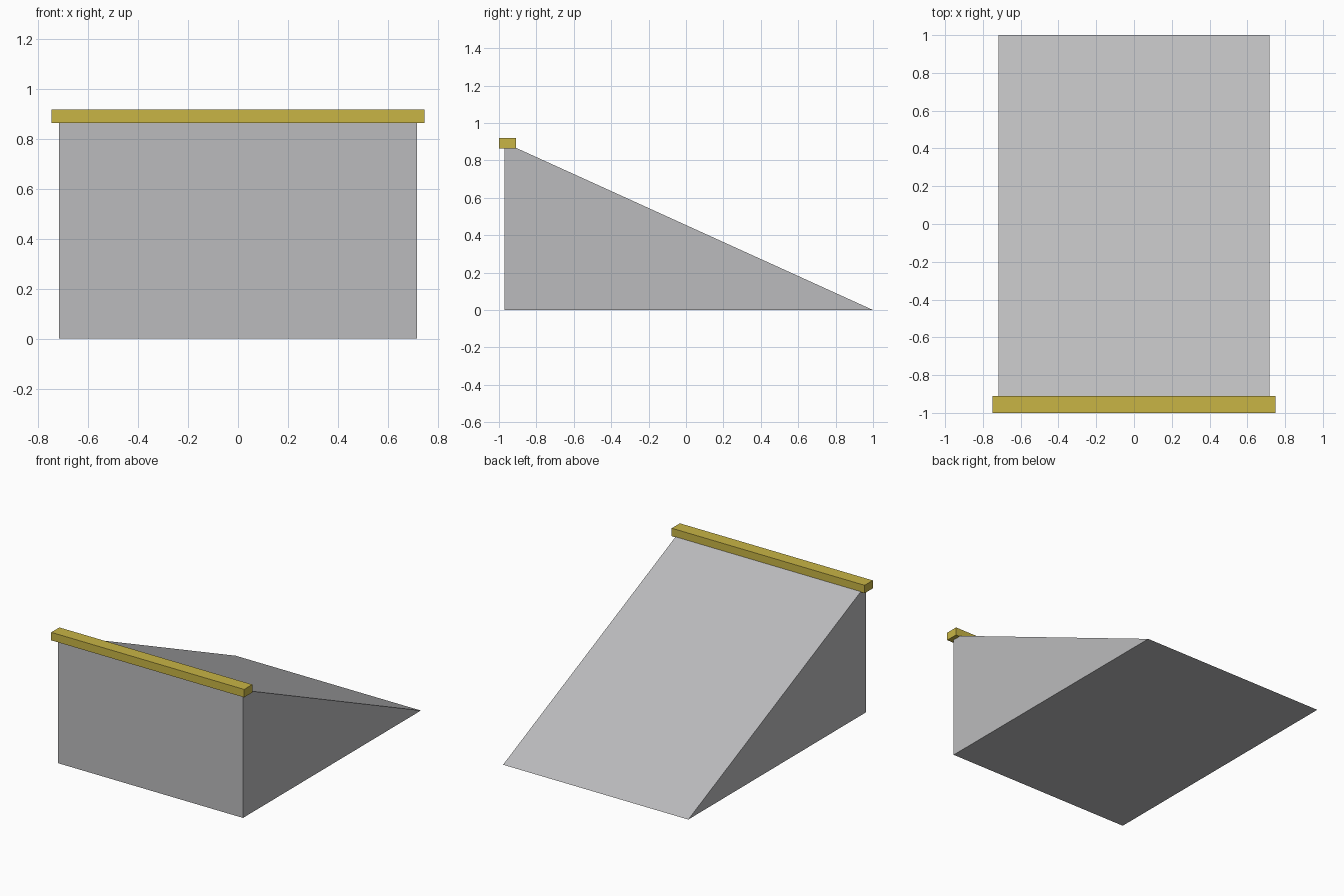
import bpy
import bmesh

cube = bpy.data.objects.get("Cube")
if cube:
    bpy.data.objects.remove(cube, do_unlink=True)


def make_material(name, color):
    mat = bpy.data.materials.new(name)
    mat.use_nodes = True
    mat.diffuse_color = color
    mat.node_tree.nodes["Principled BSDF"].inputs["Base Color"].default_value = color
    return mat


def extrude_profile(name, profile, half_width, mat):
    """Sweep a closed (y, z) profile across x, centred on x = 0."""
    bm = bmesh.new()
    face = bm.faces.new([bm.verts.new((-half_width, y, z)) for y, z in profile])
    swept = bmesh.ops.extrude_face_region(bm, geom=[face])["geom"]
    verts = [v for v in swept if isinstance(v, bmesh.types.BMVert)]
    bmesh.ops.translate(bm, verts=verts, vec=(2 * half_width, 0, 0))
    bmesh.ops.recalc_face_normals(bm, faces=bm.faces)
    mesh = bpy.data.meshes.new(name)
    bm.to_mesh(mesh)
    bm.free()
    mesh.materials.append(mat)
    obj = bpy.data.objects.new(name, mesh)
    bpy.context.collection.objects.link(obj)
    return obj


grey = make_material("concrete grey", (0.5, 0.5, 0.51, 1))
yellow = make_material("dull yellow", (0.58, 0.46, 0.06, 1))

# Solid wedge: upright front, slope running down to the back edge
extrude_profile("ramp_wedge", [(-0.97, 0), (1, 0), (-0.97, 0.895)], 0.718, grey)

# Square bar along the top edge, overhanging both sides
front, back, bottom, top = -1, -0.91, 0.864, 0.92
extrude_profile("top_edge_bar",
                [(front, bottom), (back, bottom), (back, top), (front, top)],
                0.748, yellow)
